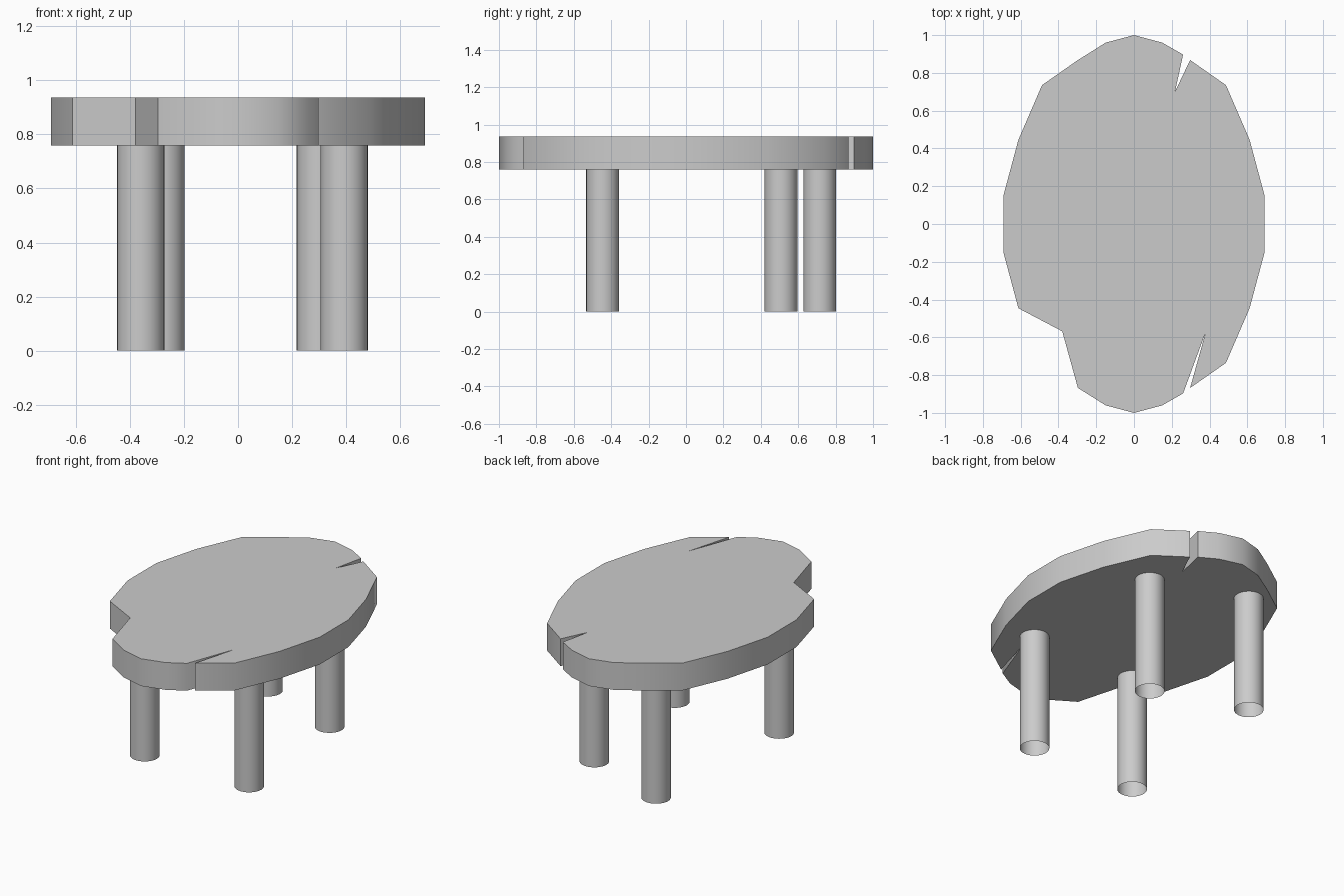
import bpy
import bmesh
from math import radians

cube = bpy.data.objects.get("Cube")
if cube:
    bpy.data.objects.remove(cube, do_unlink=True)

TOP_Z, UNDER_Z, LEG_RADIUS = 0.937, 0.759, 0.0875

# Single flat colour
grey = bpy.data.materials.new("light grey")
grey.use_nodes = True
grey.diffuse_color = (0.6, 0.6, 0.6, 1)
grey.node_tree.nodes["Principled BSDF"].inputs["Base Color"].default_value = grey.diffuse_color


def finish(bm, name, location=(0, 0, 0)):
    mesh = bpy.data.meshes.new(name)
    bm.to_mesh(mesh)
    bm.free()
    mesh.materials.append(grey)
    obj = bpy.data.objects.new(name, mesh)
    obj.location = location
    bpy.context.collection.objects.link(obj)
    bpy.ops.object.select_all(action='DESELECT')
    obj.select_set(True)
    bpy.context.view_layer.objects.active = obj
    bpy.ops.object.shade_smooth_by_angle(angle=radians(40))
    return obj


# Table top: faceted oval, clockwise from the back, with two cracks and a notch
tip = [(0, 1), (0.15, 0.96), (0.26, 0.897)]
shoulder = [(0.297, 0.868), (0.487, 0.735), (0.612, 0.446), (0.692, 0.148)]


def flip(points, sx, sy):
    return [(x * sx, y * sy) for x, y in points]


outline = tip + [(0.217, 0.70)] + shoulder                        # back left, crack
outline += flip(shoulder, 1, -1)[::-1] + [(0.38, -0.571)]         # front left, crack
outline += flip(tip, 1, -1)[::-1] + [(-0.15, -0.96), (-0.297, -0.868)]
outline += [(-0.38, -0.568)] + flip(shoulder[2:], -1, -1)         # front right, notch
outline += flip(shoulder, -1, 1)[::-1] + [(-0.15, 0.96)]          # back right

bm = bmesh.new()
face = bm.faces.new([bm.verts.new((x, y, UNDER_Z)) for x, y in outline])
lifted = bmesh.ops.extrude_face_region(bm, geom=[face], use_keep_orig=True)["geom"]
bmesh.ops.translate(bm, vec=(0, 0, TOP_Z - UNDER_Z),
                    verts=[v for v in lifted if isinstance(v, bmesh.types.BMVert)])
bmesh.ops.recalc_face_normals(bm, faces=bm.faces)
finish(bm, "table_top")

# Legs: open-ended round tubes
legs = {
    "front_right_leg": (-0.36, -0.446),
    "front_left_leg": (0.393, -0.446),
    "back_right_leg": (-0.285, 0.715),
    "back_left_leg": (0.305, 0.508),
}
for name, (x, y) in legs.items():
    bm = bmesh.new()
    bmesh.ops.create_cone(bm, cap_ends=False, segments=32, radius1=LEG_RADIUS,
                          radius2=LEG_RADIUS, depth=UNDER_Z)
    finish(bm, name, (x, y, UNDER_Z / 2))
